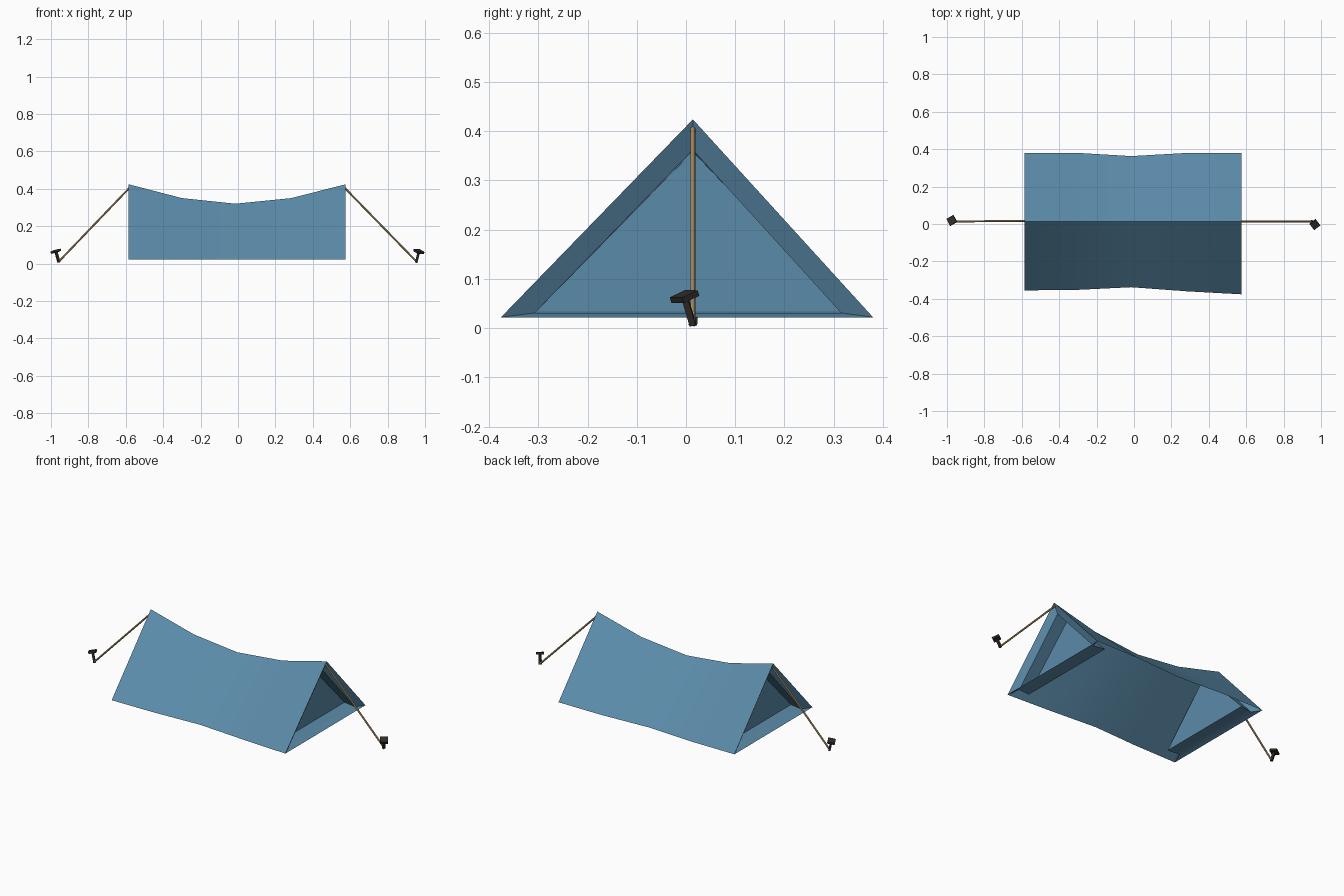
import bpy, bmesh, math
from mathutils import Vector

if "Cube" in bpy.data.objects:
    bpy.data.objects.remove(bpy.data.objects["Cube"])


def material(name, rgb):
    m = bpy.data.materials.new(name)
    m.diffuse_color = (*rgb, 1)
    m.use_nodes = True
    m.node_tree.nodes["Principled BSDF"].inputs["Base Color"].default_value = m.diffuse_color
    return m


blue = material("blue_canvas", (0.105, 0.26, 0.40))
beige = material("tan_rope", (0.58, 0.39, 0.19))
dark = material("dark_iron", (0.03, 0.025, 0.023))
RIDGE_Y = 0.014


def finish(bm, name, mat, smooth=None):
    me = bpy.data.meshes.new(name)
    bm.to_mesh(me)
    bm.free()
    me.materials.append(mat)
    ob = bpy.data.objects.new(name, me)
    bpy.context.collection.objects.link(ob)
    if smooth:
        bpy.context.view_layer.objects.active = ob
        ob.select_set(True)
        bpy.ops.object.shade_smooth_by_angle(angle=math.radians(smooth))
        ob.select_set(False)
    return ob


# sagging canvas: x, ridge height, front hem y, back hem y
sections = [(-0.586, 0.424, -0.355, 0.38), (-0.30, 0.35, -0.352, 0.38),
            (-0.015, 0.32, -0.338, 0.363), (0.285, 0.35, -0.36, 0.38),
            (0.576, 0.424, -0.376, 0.38)]
bm = bmesh.new()
rings = [[bm.verts.new(p) for p in ((x, yf, 0.022), (x, RIDGE_Y, h), (x, yb, 0.022))]
         for x, h, yf, yb in sections]
for a, b in zip(rings, rings[1:]):
    for i in range(2):
        bm.faces.new((a[i], b[i], b[i + 1], a[i + 1]))

# recessed end walls: hem rim, inward step, closing panel
for sec, outer, s in ((sections[0], rings[0], -1), (sections[-1], rings[-1], 1)):
    x, h, yf, yb = sec
    prev = outer
    for depth, margin, top, low in ((0.025, 0.065, 0.362, 0.031), (0.10, 0.055, 0.358, 0.034)):
        k = x - s * depth
        ring = [bm.verts.new(p) for p in ((k, yf + margin + 0.004, low),
                                          (k, RIDGE_Y, top), (k, yb - margin, low))]
        for i in range(3):
            j = (i + 1) % 3
            f = bm.faces.new((prev[i], prev[j], ring[j], ring[i]))
            f.normal_update()
            inward = Vector((s * 0.5, RIDGE_Y, 0.14)) - f.calc_center_median()
            inward.x = s * 0.05
            if f.normal.dot(inward) < 0:
                f.normal_flip()
        prev = ring
    f = bm.faces.new(prev)
    f.normal_update()
    if f.normal.x * s < 0:
        f.normal_flip()
finish(bm, "tent_canvas", blue, 30)


def rod(name, a, b, r, sides, mat, smooth=None):
    a, b = Vector(a), Vector(b)
    bm = bmesh.new()
    bmesh.ops.create_cone(bm, cap_ends=True, segments=sides, radius1=r, radius2=r,
                          depth=(b - a).length)
    ob = finish(bm, name, mat, smooth)
    ob.location = (a + b) / 2
    ob.rotation_mode = 'QUATERNION'
    ob.rotation_quaternion = (b - a).to_track_quat('Z', 'Y')
    return ob


# guy ropes and leaning square-headed pegs
for side, rope_top, base, top, spin in (
        ("left", (-0.583, RIDGE_Y + 0.002, 0.402), (-0.957, 0.014, 0.006), (-0.974, 0.019, 0.066), 0.5),
        ("right", (0.570, RIDGE_Y, 0.405), (0.953, 0.014, 0.006), (0.967, -0.003, 0.064), 0.65)):
    rod(side + "_guy_rope", rope_top, (base[0], base[1], 0.012), 0.0052, 8, beige, 40)
    rod(side + "_peg_shaft", base, top, 0.009, 4, dark)
    axis = (Vector(top) - Vector(base)).normalized()
    bm = bmesh.new()
    bmesh.ops.create_cube(bm, size=1)
    bmesh.ops.scale(bm, vec=(0.042, 0.042, 0.012), verts=bm.verts)
    head = finish(bm, side + "_peg_head", dark)
    head.location = top
    head.rotation_mode = 'QUATERNION'
    turn = Vector((0, 0, 1)).rotation_difference(axis)
    head.rotation_quaternion = turn @ Vector((1, 0, 0)).rotation_difference(
        Vector((math.cos(spin), math.sin(spin), 0)))
